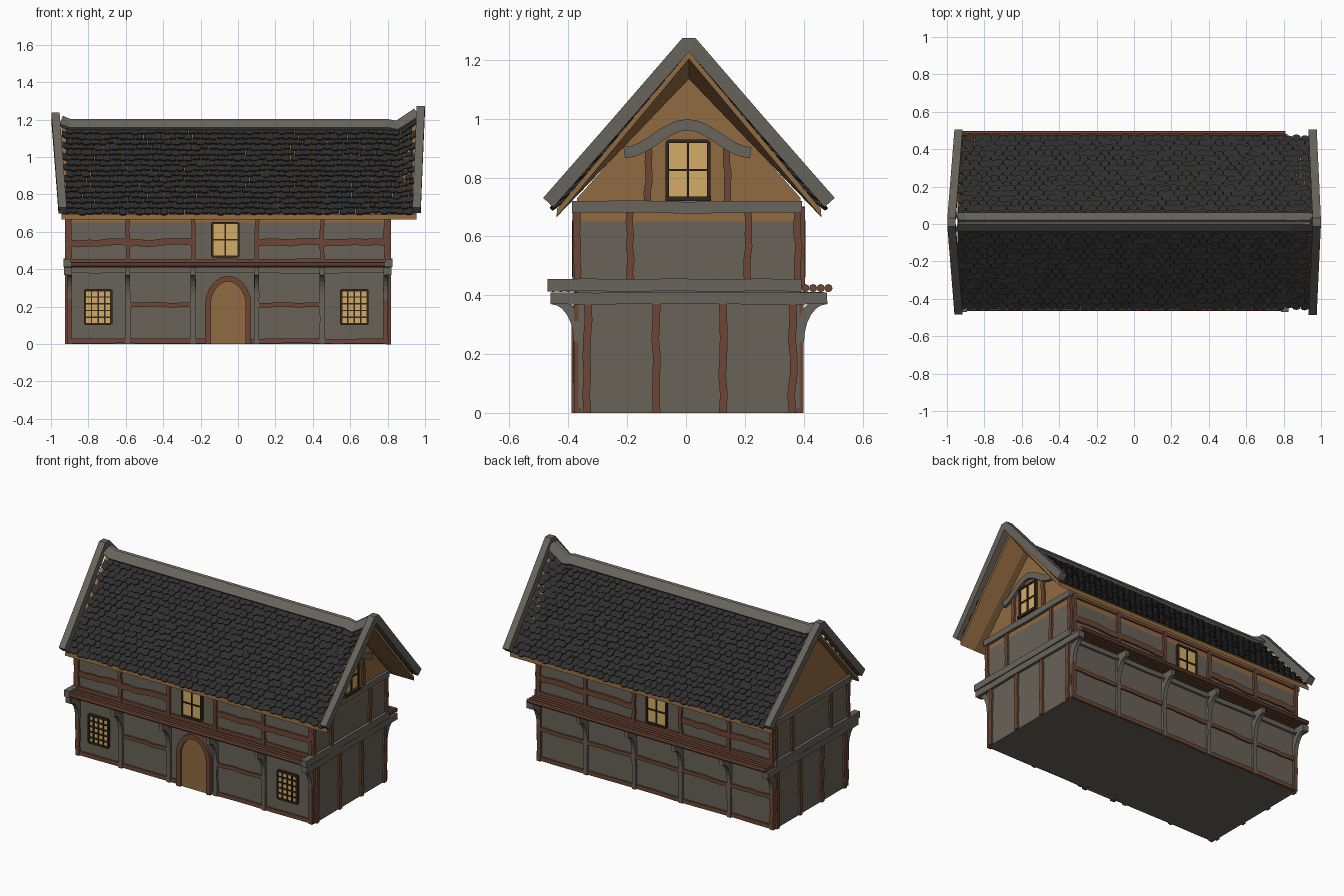
import bpy, bmesh, math, random
from mathutils import Vector as V

if "Cube" in bpy.data.objects:
    bpy.data.objects.remove(bpy.data.objects["Cube"])

random.seed(4)
YC = 0.01                       # centre line of the house
XL, XR = -0.912, 0.805          # end walls
LOW, UP = 0.375, 0.38           # half depth of lower and upper storeys
COLORS = {
    "plaster": (0.140, 0.122, 0.098), "grey_timber": (0.138, 0.127, 0.108),
    "brown_timber": (0.150, 0.062, 0.036), "ochre_boards": (0.285, 0.145, 0.052),
    "window_glow": (0.66, 0.41, 0.14), "dark_frame": (0.030, 0.022, 0.010),
    "slate": (0.027, 0.027, 0.027),
}
MATS = {}
for key, c in COLORS.items():
    MATS[key] = bpy.data.materials.new(key)
    MATS[key].diffuse_color = (*c, 1)
PARTS = {}                      # name -> (bmesh, material)


def loft(name, mat, rings):
    """Skin a list of equal-length rings and cap both ends."""
    bm = PARTS.setdefault(name, (bmesh.new(), mat))[0]
    vs = [[bm.verts.new(p) for p in r] for r in rings]
    k = len(vs[0])
    for a, b in zip(vs, vs[1:]):
        for i in range(k):
            bm.faces.new((a[i], a[(i + 1) % k], b[(i + 1) % k], b[i]))
    bm.faces.new(vs[0])
    bm.faces.new(vs[-1])


def sweep(name, mat, pts, n, w, d):
    """Rectangular bar along pts: w wide in plane, d deep along n."""
    pts, n = [V(p) for p in pts], V(n).normalized()
    rings = []
    for i, p in enumerate(pts):
        t0 = (p - pts[i - 1]).normalized() if i else (pts[1] - p).normalized()
        t1 = (pts[i + 1] - p).normalized() if i < len(pts) - 1 else t0
        t = (t0 + t1).normalized()
        side = t.cross(n).normalized() * (w / 2 / max(0.4, t.dot(t0)))
        o = n * d / 2
        rings.append([p + side + o, p - side + o, p - side - o, p + side - o])
    loft(name, mat, rings)


def timber(name, mat, a, b, n, w, d=0.03, wob=0.004, segs=6):
    """Straight hand-hewn timber with a slight wobble."""
    a, b, n = V(a), V(b), V(n)
    side = (b - a).cross(n).normalized()
    pts = [a.lerp(b, i / segs) + side * random.uniform(-wob, wob) * (0 < i < segs)
           for i in range(segs + 1)]
    sweep(name, mat, pts, n, w, d)


def box(name, mat, x0, x1, y0, y1, z0, z1):
    loft(name, mat, [[(x0, y0, z), (x1, y0, z), (x1, y1, z), (x0, y1, z)] for z in (z0, z1)])


def window(name, centre, u, n, w, h, cols, rows):
    """Glowing pane with a dark frame and glazing bars."""
    c, u, n, up = V(centre), V(u), V(n), V((0, 0, 1))
    sweep(name + "_pane", "window_glow", [c - u * w / 2, c + u * w / 2], n, h, 0.02)
    c = c + n * 0.006
    for i in range(cols + 1):
        p = c + u * w * (i / cols - 0.5)
        sweep(name + "_bars", "dark_frame", [p - up * h / 2, p + up * h / 2], n,
              0.012 if i in (0, cols) else 0.007, 0.022)
    for j in range(rows + 1):
        p = c + up * h * (j / rows - 0.5)
        sweep(name + "_bars", "dark_frame", [p - u * w / 2, p + u * w / 2], n,
              0.012 if j in (0, rows) else 0.007, 0.022)


# Walls and gabled attic
box("lower_walls", "plaster", XL, XR, YC - LOW, YC + LOW, 0, 0.42)
box("upper_walls", "plaster", XL, XR, YC - UP, YC + UP, 0.41, 0.65)
loft("attic_gables", "ochre_boards",
     [[(x, YC + y, z) for y, z in ((-UP, .65), (UP, .65), (UP, .73), (0, 1.155), (-UP, .73))]
      for x in (XL, XR)])

# Long sides: posts, rails, brackets and the log ledge
BAYS = [-0.90, -0.59, -0.24, 0.10, 0.45, 0.79]
for s, side in ((-1, "front"), (1, "back")):
    n = (0, s, 0)
    yl, yu = YC + s * LOW, YC + s * UP
    for i, x in enumerate(BAYS):
        corner = i in (0, 5)
        post = ("corner_posts", "brown_timber") if corner else (side + "_lower_posts", "grey_timber")
        timber(*post, (x, yl, 0), (x, yl, 0.4), n, 0.026, 0.03, 0.002)
        timber(side + "_upper_posts", "brown_timber", (x, yu, 0.42), (x, yu, 0.70), n, 0.022)
        arc = [(x, yl + s * 0.09 * (1 - math.cos(a)), 0.24 + 0.145 * math.sin(a))
               for a in (math.pi / 2 * k / 6 for k in range(7))]
        sweep(side + "_brackets", "grey_timber", arc, (1, 0, 0), 0.032, 0.026)
        sweep(side + "_brackets", "grey_timber",
              [(x, yl, 0.395), (x, yl + s * 0.092, 0.395)], (1, 0, 0), 0.03, 0.026)
    for i, (a, b) in enumerate(zip(BAYS, BAYS[1:])):
        if i != 2:
            timber(side + "_upper_rails", "brown_timber", (a, yu, 0.54), (b, yu, 0.545), n, 0.036, 0.024, 0.006)
        if s > 0 or i in (1, 3):
            timber(side + "_lower_rails", "brown_timber", (a, yl, 0.21), (b, yl, 0.21), n, 0.024, 0.022)
    timber(side + "_sill", "brown_timber", (XL, yl, 0.016), (XR, yl, 0.016), n, 0.026, 0.02, 0.002, 12)
    timber(side + "_belt", "grey_timber", (XL, yl, 0.395), (XR, yl, 0.395), n, 0.03, 0.03, 0.002, 12)
    timber(side + "_upper_sill", "brown_timber", (XL, yu, 0.445), (XR, yu, 0.445), n, 0.022, 0.024, 0.002, 12)
    timber(side + "_eave_beam", "brown_timber", (XL, yu, 0.69), (XR, yu, 0.69), n, 0.02, 0.02, 0.002, 12)
    for k in range(4):
        y = (-0.452 if s < 0 else 0.484) - s * 0.026 * k
        loft(side + "_ledge_logs", "brown_timber",
             [[(x, y + 0.014 * math.cos(a), 0.424 + 0.014 * math.sin(a))
               for a in (math.tau * j / 8 for j in range(8))] for x in (-0.918, 0.81)])
    window(side + "_upper_window", (-0.068, yu, 0.558), (1, 0, 0), n, 0.14, 0.18, 2, 2)
for x, nm in ((-0.748, "left"), (0.622, "right")):
    window("front_" + nm + "_window", (x, YC - LOW, 0.198), (1, 0, 0), (0, -1, 0), 0.14, 0.18, 4, 5)

# Arched front door
arch = [(-0.0525 - 0.108 * math.cos(a), 0.22 + 0.13 * math.sin(a) ** 1.15)
        for a in (math.pi * k / 10 for k in range(11))]
outline = [(-0.1605, 0)] + arch + [(0.0555, 0)]
yd = YC - LOW
sweep("door_frame", "brown_timber", [(x, yd, z) for x, z in outline], (0, 1, 0), 0.03, 0.05)
loft("door", "ochre_boards", [[(x, y, z) for x, z in outline] for y in (yd - 0.012, yd + 0.01)])

# End walls: posts and heavy beams
for x, s, side in ((XL, -1, "left"), (XR, 1, "right")):
    n = (s, 0, 0)
    for y in (-0.335, -0.10, 0.125, 0.362):
        timber(side + "_end_lower_posts", "brown_timber", (x, y, 0), (x, y, 0.38), n, 0.026, 0.024, 0.005)
    for y in (-0.37, -0.19, 0.21, 0.38):
        timber(side + "_end_upper_posts", "brown_timber", (x, y, 0.44), (x, y, 0.69), n, 0.024, 0.024)
    timber(side + "_end_beams", "grey_timber", (x, -0.46, 0.39), (x, 0.48, 0.39), n, 0.04, 0.034, 0.002)
    timber(side + "_end_beams", "grey_timber", (x, -0.47, 0.434), (x, 0.392, 0.434), n, 0.042, 0.04, 0.002)
    timber(side + "_tie_beam", "grey_timber", (x, -0.388, 0.70), (x, 0.395, 0.70), n, 0.04, 0.036, 0.003)

# Right gable window with posts, sill and curved brow beam
window("gable_window", (XR, 0.007, 0.825), (0, 1, 0), (1, 0, 0), 0.14, 0.195, 2, 2)
sweep("gable_window_sill", "dark_frame", [(XR + .01, -0.07, 0.728), (XR + .01, 0.085, 0.728)], (1, 0, 0), 0.016, 0.04)
for y in (-0.13, 0.14):
    timber("gable_posts", "brown_timber", (XR, y, 0.715), (XR, y, 0.92), (1, 0, 0), 0.024, 0.024)
brow = [(XR, 0.005 + 0.215 * k / 8, 0.932 + 0.047 * math.cos(math.pi * k / 8)) for k in range(-8, 9)]
sweep("gable_brow_beam", "grey_timber", brow, (1, 0, 0), 0.038, 0.04)

# Roof: sagging ridge that flares up at the ends
EAVE_Y, EAVE_Z = 0.455, 0.69


def ridge_z(x):
    if x > 0.85:
        return 1.165 + (x - 0.85) * 0.65
    if x > 0.80:
        return 1.175 - (x - 0.80) * 0.2
    return 1.175 + max(0, -0.90 - x) * 0.4


def roof(s, x, t, lift=0.0):
    """Point on the roof plane: t runs from eave to ridge."""
    return V((x, YC + s * (EAVE_Y * (1 - t) + 0.73 * lift),
              EAVE_Z + (ridge_z(x) - EAVE_Z) * t + 0.68 * lift))


TILE = [(-.48, 1.3), (-.48, .28), (-.3, .07), (0, 0), (.3, .07), (.48, .28), (.48, 1.3)]
ROWS, COLS, X0, X1 = 17, 43, -0.93, 0.945
XS = (-0.945, -0.90, 0.80, 0.85, 0.955)
for s, side in ((-1, "front"), (1, "back")):
    loft(side + "_roof_deck", "ochre_boards",
         [[roof(s, x, 0.01, -.003), roof(s, x, 1, -.003), roof(s, x, 1) - V((0, 0, .03)),
           roof(s, x, 0.01) - V((0, 0, .03))] for x in XS])
    tw = (X1 - X0) / COLS
    for r in range(ROWS):
        shift = 0.5 * (r % 2)
        for c in range(COLS):
            x = X0 + (c + 0.25 + shift) * tw + random.uniform(-.002, .002)
            drop, lift = random.uniform(-.2, .12), random.uniform(0.010, 0.017)
            top, low = [], []
            for u, v in TILE:
                t = min((r + v + drop * (v < 1)) / ROWS, 1.0)
                h = lift * (1 - v / 1.4)
                top.append(roof(s, x + u * tw, t, h + 0.002))
                low.append(roof(s, x + u * tw, t, h - 0.007))
            loft(side + "_roof_tiles", "slate", [top, low])
    # ridge cap, one sloping board per side
    sweep("ridge_cap", "grey_timber",
          [(x, YC + s * 0.022, ridge_z(x) - 0.002) for x in XS], (0, s * 0.73, 0.68), 0.06, 0.024)

# Leaning bargeboards
for side, xb, xt, zt in (("left", -0.938, -0.976, 1.214), ("right", 0.955, 0.977, 1.25)):
    half = [(xb, 0.478, 0.715), ((xb + xt) / 2, 0.24, (zt + .715) / 2 + .004), (xt, 0.012, zt)]
    path = [(x, YC - y, z) for x, y, z in half] + [(x, YC + y, z) for x, y, z in half[::-1]]
    sweep(side + "_bargeboard", "grey_timber", path, (1, 0, 0), 0.047, 0.044)

# Turn every collected part into an object
for name, (bm, mat) in PARTS.items():
    bmesh.ops.recalc_face_normals(bm, faces=bm.faces)
    me = bpy.data.meshes.new(name)
    bm.to_mesh(me)
    bm.free()
    me.materials.append(MATS[mat])
    bpy.context.collection.objects.link(bpy.data.objects.new(name, me))

for m in bpy.data.materials:
    if m.users and not m.is_grease_pencil:
        m.use_nodes = True
        m.node_tree.nodes["Principled BSDF"].inputs["Base Color"].default_value = m.diffuse_color
